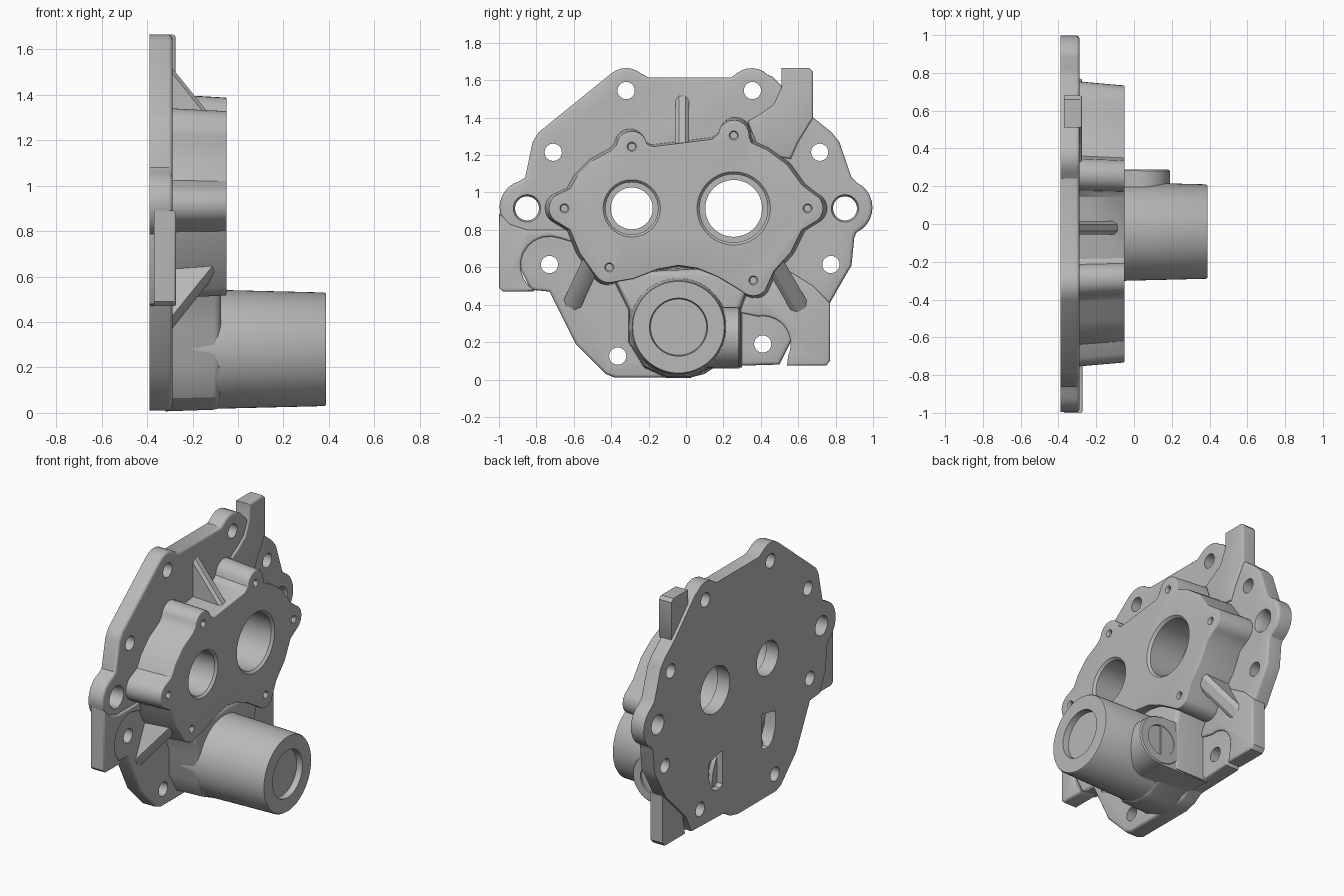
import bpy, bmesh
from math import cos, sin, radians, tau
from mathutils import Vector, Matrix

cube = bpy.data.objects.get("Cube")
if cube:
    bpy.data.objects.remove(cube, do_unlink=True)

metal = bpy.data.materials.new("cast_grey")
metal.use_nodes = True
GREY = (0.48, 0.48, 0.48, 1)
metal.diffuse_color = GREY
metal.node_tree.nodes["Principled BSDF"].inputs["Base Color"].default_value = GREY


def finish(name, bm):
    bmesh.ops.recalc_face_normals(bm, faces=bm.faces)
    mesh = bpy.data.meshes.new(name)
    bm.to_mesh(mesh)
    bm.free()
    mesh.materials.append(metal)
    ob = bpy.data.objects.new(name, mesh)
    bpy.context.collection.objects.link(ob)
    return ob


def arc(y, z, r, a0, a1, n=10):
    angles = [radians(a0 + (a1 - a0) * i / n) for i in range(n + 1)]
    return [(y + r * cos(a), z + r * sin(a)) for a in angles]


def add_prism(bm, pts, x0, x1, bevel=0, draft=1):
    """Extrude a (y, z) outline along x; the base is widened by draft."""
    cy = sum(p[0] for p in pts) / len(pts)
    cz = sum(p[1] for p in pts) / len(pts)
    base = [bm.verts.new((x0, cy + (y - cy) * draft, cz + (z - cz) * draft)) for y, z in pts]
    top = [bm.verts.new((x1, y, z)) for y, z in pts]
    bm.faces.new(base)
    front = bm.faces.new(top)
    for i in range(len(pts)):
        j = (i + 1) % len(pts)
        bm.faces.new((base[i], base[j], top[j], top[i]))
    if bevel:
        bmesh.ops.recalc_face_normals(bm, faces=bm.faces)
        bmesh.ops.bevel(bm, geom=list(front.edges), offset=bevel, segments=3,
                        profile=0.5, affect='EDGES')


def prism(name, pts, x0, x1, bevel=0, draft=1):
    bm = bmesh.new()
    add_prism(bm, pts, x0, x1, bevel, draft)
    return finish(name, bm)


def add_turned(bm, y, z, profile, n=40):
    """Stepped round solid along x from (x, radius) pairs."""
    rings = [[bm.verts.new((x, y + r * cos(tau * i / n), z + r * sin(tau * i / n)))
              for i in range(n)] for x, r in profile]
    bm.faces.new(rings[0])
    bm.faces.new(rings[-1])
    for a, b in zip(rings, rings[1:]):
        for i in range(n):
            j = (i + 1) % n
            bm.faces.new((a[i], a[j], b[j], b[i]))


def rib(name, root, tip, x_high, half=0.035):
    """Triangular gusset with a rounded crest, from the housing down to the plate."""
    a, b = Vector(root), Vector(tip)
    side = Vector((-(b - a).y, (b - a).x)).normalized() * half
    bm = bmesh.new()
    rows = []
    for p, h in ((a, x_high), (b, -0.285)):
        rows.append([bm.verts.new((x, *(p + side * s))) for s, x in
                     ((-1, -0.32), (-1, h - 0.025), (-0.5, h - 0.006),
                      (0.5, h - 0.006), (1, h - 0.025), (1, -0.32))])
    bm.faces.new(rows[0])
    bm.faces.new(rows[1])
    for i in range(6):
        j = (i + 1) % 6
        bm.faces.new((rows[0][i], rows[0][j], rows[1][j], rows[1][i]))
    return finish(name, bm)


# Base plate
plate_outline = (
    [(-.38, .01), (.02, .01), (.1, .03), (.16, .07), (.5, .08), (.56, .2), (.77, .41),
     (.85, .55), (.885, .61), (.9, .76)]
    + arc(.85, .92, .147, -65, 65)
    + [(.885, 1.08), (.82, 1.27), (.78, 1.32), (.68, 1.4), (.46, 1.62)]
    + arc(.35, 1.54, .125, 45, 130, 6) + [(.24, 1.615), (-.2, 1.615)]
    + arc(-.32, 1.54, .125, 50, 130, 6)
    + [(-.79, 1.32), (-.82, 1.27), (-.86, 1.08)] + arc(-.85, .92, .147, 105, 245)
    + [(-.89, .6), (-.83, .48), (-.73, .47), (-.59, .19), (-.43, .03)])
plate = prism("base_plate", plate_outline, -.39, -.288, .018)

# Raised corner wings, set forward of the plate's back
prism("lower_front_wing",
      [(-1, .89), (-1, .49), (-.98, .47), (-.82, .47)] + arc(-.73, .61, .155, 240, 70)
      + [(-.55, .72), (-.6, .8), (-.74, .8), (-.85, .8), (-.94, .83)], -.37, -.272, .012)
prism("upper_back_wing",
      [(.68, 1.645), (.66, 1.665), (.51, 1.665), (.51, 1.56), (.47, 1.47), (.4, 1.42),
       (.33, 1.38), (.4, 1.2), (.56, 1.18), (.6, 1.27), (.68, 1.4)], -.37, -.275, .012)
prism("lower_back_wing",
      [(.77, .41), (.77, .1), (.75, .075), (.54, .075)] + arc(.41, .19, .15, -25, 100)
      + [(.28, .36), (.35, .5), (.55, .58), (.68, .5)], -.37, -.275, .012)

# Twin-bore housing with screw lobes
screws = [(.65, .915), (.255, 1.305), (-.29, 1.245), (-.65, .915), (-.41, .6), (.36, .53)]
LOBE = .083
housing_outline = (
    arc(*screws[0], LOBE, -65, 65) + [(.62, 1.04), (.54, 1.15), (.43, 1.23), (.35, 1.265)]
    + arc(*screws[1], LOBE, -5, 175) + [(.14, 1.285), (-.18, 1.245)]
    + arc(*screws[2], LOBE, 10, 175) + [(-.4, 1.225), (-.5, 1.17), (-.58, 1.09), (-.62, 1.02)]
    + arc(*screws[3], LOBE, 115, 245) + [(-.62, .8), (-.57, .68), (-.5, .58)]
    + arc(*screws[4], LOBE, 215, 290)
    + [(-.28, .54), (-.15, .59), (-.04, .61), (.06, .595), (.17, .55), (.27, .49)]
    + arc(*screws[5], LOBE, 230, 320) + [(.47, .58), (.56, .68), (.62, .8)])
housing = prism("bore_housing", housing_outline, -.3, -.05, .005, 1.03)

# Neck joining the housing, snout and plate
prism("snout_neck",
      [(-.3, .2), (-.22, .07), (-.1, .015), (.02, .015), (.14, .07), (.29, .07), (.29, .38),
       (.34, .53), (.06, .59), (-.15, .58), (-.4, .57), (-.3, .37)], -.32, -.075, .03, 1.03)

# Tapered snout with a shallow recess in its end
bm = bmesh.new()
add_turned(bm, -.04, .28, [(-.35, .268), (.38, .25), (.388, .245), (.388, .155), (.35, .15)], 64)
finish("round_snout", bm)

# Side port with its block and shallow recess
PORT_X, PORT_Z = .03, .225
bm = bmesh.new()
add_turned(bm, 0, 0, [(0, .165), (.32, .16), (.328, .152), (.328, .1), (.315, .1)], 48)
bmesh.ops.transform(bm, verts=bm.verts, matrix=Matrix.Translation((PORT_X, -.04, PORT_Z))
                    @ Matrix.Rotation(radians(90), 4, 'Z'))
finish("side_port", bm)
prism("port_block", [(0, .06), (.285, .06), (.285, .388), (0, .388)], -.3, PORT_X)

# Gussets
rib("upper_rib", (-.02, 1.24), (-.02, 1.52), -.06)
rib("lower_front_rib", (-.49, .66), (-.62, .38), -.06, .05)
rib("lower_back_rib", (.45, .66), (.63, .35), -.06, .05)

# Cutter holding every bore, bolt hole and back pocket
bm = bmesh.new()
add_turned(bm, -.29, .915, [(-.45, .112), (-.3, .112), (-.3, .14), (-.065, .14),
                            (-.05, .153), (0, .153)], 56)
add_turned(bm, .255, .915, [(-.45, .152), (-.3, .152), (-.3, .182), (-.065, .182),
                            (-.05, .196), (0, .196)], 56)
for side in (-1, 1):
    add_turned(bm, side * .85, .915, [(-.45, .064), (-.305, .064), (-.28, .078), (-.2, .078)])
for y, z in [(-.32, 1.545), (.355, 1.545), (-.71, 1.215), (.715, 1.215),
             (-.73, .615), (.775, .615), (-.365, .125), (.41, .19)]:
    add_turned(bm, y, z, [(-.45, .046), (-.2, .046)], 28)
for y, z in screws:
    add_turned(bm, y, z, [(-.17, .018), (-.06, .018), (-.045, .028), (0, .028)], 20)
for y, z, s in ((-.3, .45, -1), (.25, .37, 1)):
    pocket = [(y - s * .07, z + .12), (y + s * .07, z + .09), (y + s * .07, z - .02),
              (y + s * .04, z - .09), (y, z - .12), (y - s * .05, z - .12), (y - s * .07, z - .1)]
    add_prism(bm, pocket, -.45, -.31)
cutter = finish("hole_cutter", bm)
cutter.hide_render = True
cutter.hide_set(True)

for ob in (plate, housing):
    mod = ob.modifiers.new("holes", 'BOOLEAN')
    mod.operation, mod.solver, mod.object = 'DIFFERENCE', 'EXACT', cutter
    bpy.context.view_layer.objects.active = ob
    bpy.ops.object.modifier_apply(modifier=mod.name)
bpy.data.objects.remove(cutter, do_unlink=True)

# Smooth curved walls, keep edges sharp
for ob in bpy.context.collection.objects:
    ob.select_set(ob.type == 'MESH')
bpy.ops.object.shade_smooth_by_angle(angle=radians(32))
